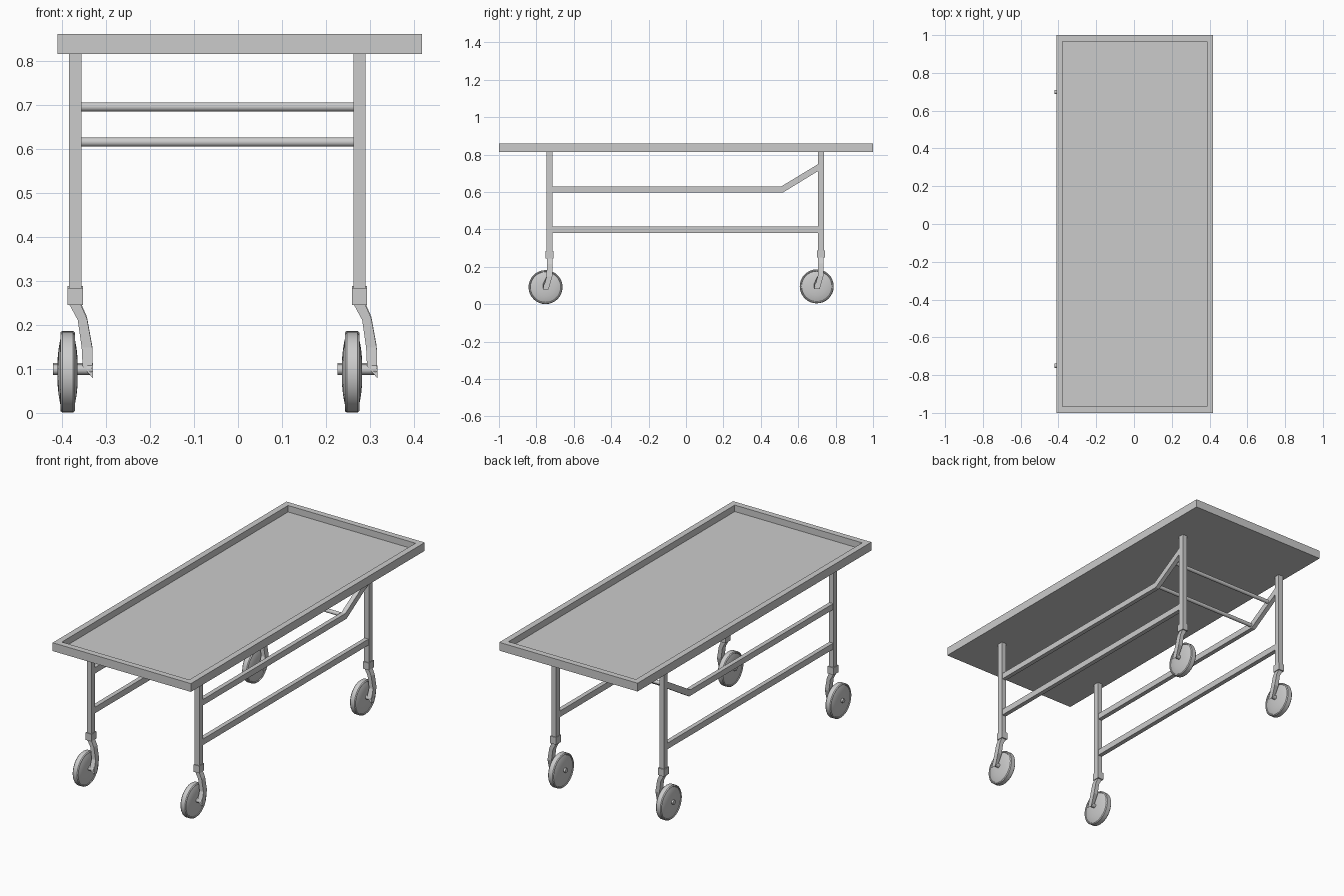
import bpy, bmesh, math
from mathutils import Vector

if "Cube" in bpy.data.objects:
    bpy.data.objects.remove(bpy.data.objects["Cube"])

LEFT_X, RIGHT_X = -0.370, 0.276
FRONT_Y, BACK_Y = -0.729, 0.721


def finish(name, bm, smooth=False):
    bmesh.ops.recalc_face_normals(bm, faces=bm.faces)
    me = bpy.data.meshes.new(name)
    bm.to_mesh(me)
    bm.free()
    ob = bpy.data.objects.new(name, me)
    bpy.context.collection.objects.link(ob)
    if smooth:
        bpy.ops.object.select_all(action='DESELECT')
        ob.select_set(True)
        bpy.context.view_layer.objects.active = ob
        bpy.ops.object.shade_smooth_by_angle(angle=math.radians(35))
    return ob


def add_box(bm, lo, hi):
    lo, hi = Vector(lo), Vector(hi)
    vs = bmesh.ops.create_cube(bm, size=1)['verts']
    for v in vs:
        v.co = (lo + hi) / 2 + v.co * (hi - lo)


def box(name, lo, hi):
    bm = bmesh.new()
    add_box(bm, lo, hi)
    return finish(name, bm)


def loft(name, rings, smooth=False):
    # skin between consecutive closed rings, capped at both ends
    bm = bmesh.new()
    loops = [[bm.verts.new(p) for p in r] for r in rings]
    n = len(loops[0])
    for a, b in zip(loops, loops[1:]):
        for i in range(n):
            j = (i + 1) % n
            bm.faces.new((a[i], a[j], b[j], b[i]))
    bm.faces.new(loops[0])
    bm.faces.new(loops[-1])
    return finish(name, bm, smooth)


def lathe_x(name, centre, profile, sides):
    # profile of (x offset, radius) turned around an x-aligned axis
    cx, cy, cz = centre
    angles = [2 * math.pi * i / sides for i in range(sides)]
    return loft(name, [[(cx + x, cy + r * math.cos(a), cz + r * math.sin(a))
                        for a in angles] for x, r in profile], True)


# tray: slab with a recessed floor
bm = bmesh.new()
add_box(bm, (-0.41, -1, 0.815), (0.418, 1, 0.86))
bm.faces.ensure_lookup_table()
top = max(bm.faces, key=lambda f: f.calc_center_median().z)
bmesh.ops.inset_region(bm, faces=[top], thickness=0.046)
floor = bmesh.ops.extrude_face_region(bm, geom=[top])
bmesh.ops.translate(bm, vec=(0, 0, -0.035),
                    verts=[g for g in floor['geom'] if isinstance(g, bmesh.types.BMVert)])
if top.is_valid:
    bmesh.ops.delete(bm, geom=[top], context='FACES_ONLY')
finish("tray", bm)


def caster(name, x, y, dz):
    # collar
    box(name + "_collar", (x - 0.0175, y - 0.021, 0.245 + dz), (x + 0.0175, y + 0.021, 0.284 + dz))
    # bent one-sided fork: (left x, left z, right x, right z, y offset)
    stations = [(-0.013, 0.246, 0.013, 0.246, 0), (0.006, 0.211, 0.027, 0.214, 0),
                (0.015, 0.148, 0.039, 0.148, -0.001), (0.017, 0.106, 0.041, 0.078, -0.021)]
    rings = []
    for xl, zl, xr, zr, dy in stations:
        y0, y1 = y + dy - 0.015, y + dy + 0.015
        rings.append([(x + xl, y0, zl + dz), (x + xr, y0, zr + dz),
                      (x + xr, y1, zr + dz), (x + xl, y1, zl + dz)])
    loft(name + "_fork", rings)
    # wheel with domed faces, and its axle
    hub = (x - 0.017, y - 0.022, 0.0915 + dz)
    half = [(0.023, 0.012), (0.0225, 0.03), (0.0205, 0.05), (0.017, 0.07), (0.013, 0.081),
            (0.0165, 0.083), (0.0165, 0.087), (0.012, 0.091)]
    lathe_x(name + "_wheel", hub, half + [(-w, r) for w, r in reversed(half)], 32)
    lathe_x(name + "_axle", (hub[0], hub[1], 0.098 + dz), [(-0.033, 0.0115), (0.055, 0.0115)], 16)


# legs, casters and side rails
for side, x in (("left", LEFT_X), ("right", RIGHT_X)):
    for end, y, dz in (("front", FRONT_Y, 0), ("back", BACK_Y, 0.004)):
        box(f"{end}_{side}_leg", (x - 0.014, y - 0.016, 0.27), (x + 0.014, y + 0.016, 0.817))
        caster(f"{end}_{side}_caster", x, y, dz)
    box(side + "_lower_rail", (x - 0.012, FRONT_Y, 0.382), (x + 0.012, BACK_Y, 0.415))
    # upper rail rises to the back leg: (y, bottom z) and (y, top z)
    path = [((FRONT_Y, 0.597), (FRONT_Y, 0.629)), ((0.518, 0.597), (0.508, 0.629)),
            ((BACK_Y - 0.01, 0.715), (BACK_Y - 0.01, 0.752))]
    loft(side + "_upper_rail", [[(x - 0.012, *b), (x + 0.012, *b), (x + 0.012, *t), (x - 0.012, *t)]
                                for b, t in path])

# round cross bars at the back
for name, y, z in (("upper_cross_bar", 0.645, 0.695), ("lower_cross_bar", 0.51, 0.615)):
    lathe_x(name, (0, y, z), [(LEFT_X, 0.0105), (RIGHT_X, 0.0105)], 16)
